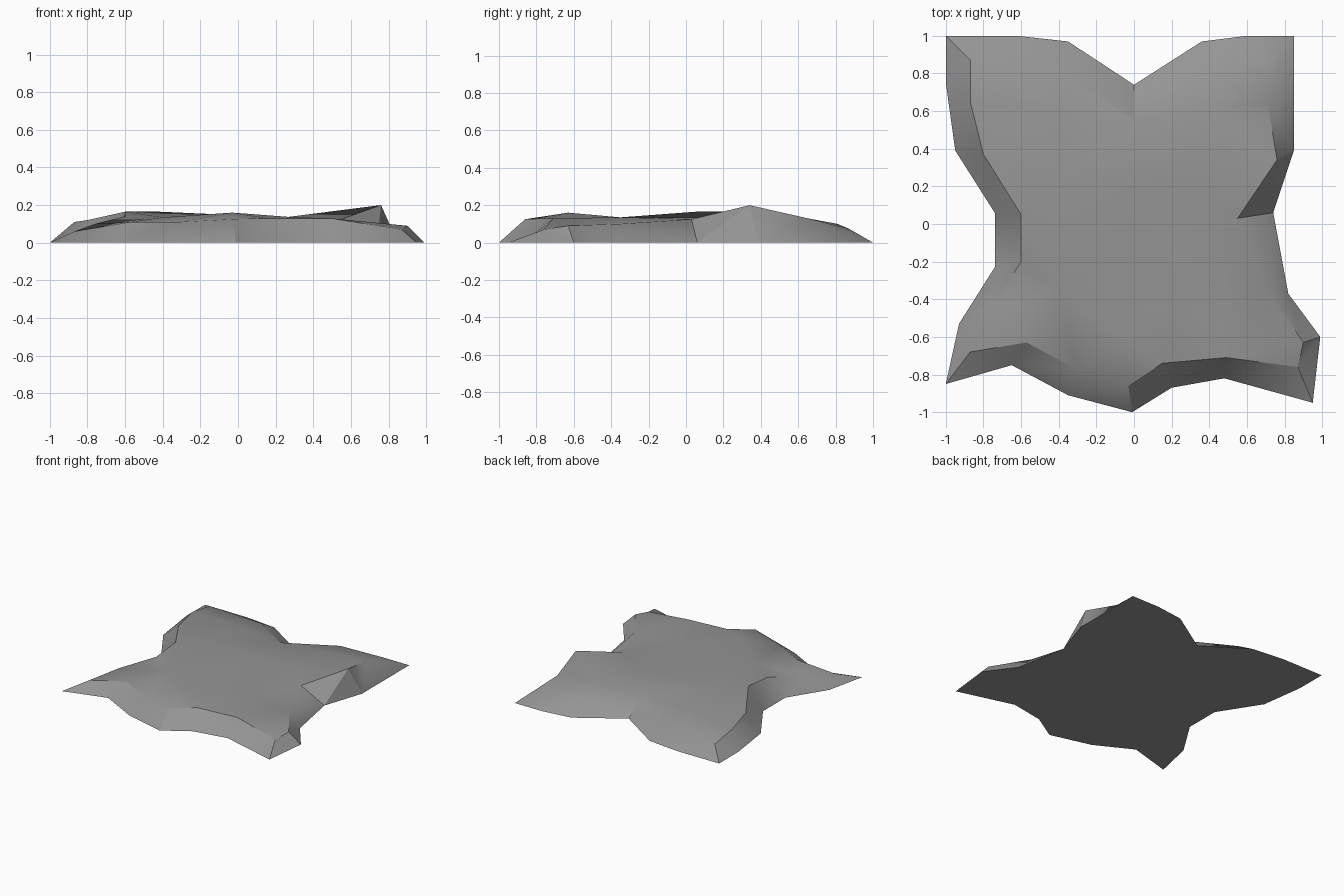
import bpy
import math
from mathutils import Vector
from mathutils.geometry import delaunay_2d_cdt

default_cube = bpy.data.objects.get("Cube")
if default_cube:
    bpy.data.objects.remove(default_cube, do_unlink=True)

# Ground outline of the slab, clockwise from the back right corner
outline = [
    (-1, 1), (-.62, 1), (-.35, .97), (0, .74), (.36, .97), (.6, 1), (.85, 1),
    (.85, .39), (.74, .06), (.82, -.37), (.99, -.6), (.95, -.95),
    (.48, -.82), (.2, -.87), (-.01, -1), (-.35, -.91), (-.65, -.75),
    (-1, -.85), (-.93, -.53), (-.74, -.23), (-.74, .06), (-.95, .39), (-1, .75),
]

# Upper rim where the sloping sides meet the top: x, y, height
rim = [
    (-.87, .87, .075), (-.35, .8, .1), (0, .55, .13), (.36, .81, .1),
    (.71, .87, .075), (.71, .65, .13), (.76, .34, .2), (.55, .03, .125),
    (.71, -.35, .1), (.9, -.63, .09), (.87, -.76, .07), (.49, -.71, .13),
    (.15, -.74, .13), (-.03, -.86, .125), (-.31, -.77, .11), (-.57, -.63, .11),
    (-.87, -.68, .06), (-.76, -.45, .1), (-.6, -.2, .14), (-.6, .05, .165),
    (-.8, .37, .12), (-.87, .65, .11),
]

# Gentle swells on the top surface
swells = [
    (-.42, .2, .165), (-.03, -.63, .16), (-.4, -.35, .135),
    (.3, -.35, .135), (.25, .25, .135), (-.4, .6, .13), (.4, .6, .135),
]


def loop_edges(start, count):
    """Edges of a closed loop of consecutive points."""
    return [(start + i, start + (i + 1) % count) for i in range(count)]


def make_material(name, value):
    material = bpy.data.materials.new(name)
    material.use_nodes = True
    colour = (value, value, value, 1)
    material.diffuse_color = colour
    material.node_tree.nodes["Principled BSDF"].inputs["Base Color"].default_value = colour
    return material


def build_slab(name, material):
    # Triangulate the height field, keeping the outline and the rim as edges
    points = [Vector((x, y, 0)) for x, y in outline]
    points += [Vector(p) for p in rim + swells]
    count = len(outline)
    edges = loop_edges(0, count) + loop_edges(count, len(rim))
    flat, _, triangles, sources, _, _ = delaunay_2d_cdt(
        [p.to_2d() for p in points], edges, [list(reversed(range(count)))], 1, 1e-5)
    verts = [(p.x, p.y, points[ids[0]].z) for p, ids in zip(flat, sources)]

    # Flat underside closes the slab along the same outline
    place = {ids[0]: i for i, ids in enumerate(sources)}
    underside = [place[i] for i in range(count)]
    mesh = bpy.data.meshes.new(name)
    mesh.from_pydata(verts, [], [list(t) for t in triangles] + [underside])
    mesh.materials.append(material)
    mesh.validate()
    slab = bpy.data.objects.new(name, mesh)
    bpy.context.collection.objects.link(slab)
    return slab


slab = build_slab("rock_slab", make_material("stone grey", .3))

# Soft swells on top, crisp rim at the steep sides
bpy.ops.object.select_all(action='DESELECT')
slab.select_set(True)
bpy.context.view_layer.objects.active = slab
bpy.ops.object.mode_set(mode='EDIT')
bpy.ops.mesh.select_all(action='SELECT')
bpy.ops.mesh.normals_make_consistent(inside=False)
bpy.ops.object.mode_set(mode='OBJECT')
bpy.ops.object.shade_smooth_by_angle(angle=math.radians(30))
